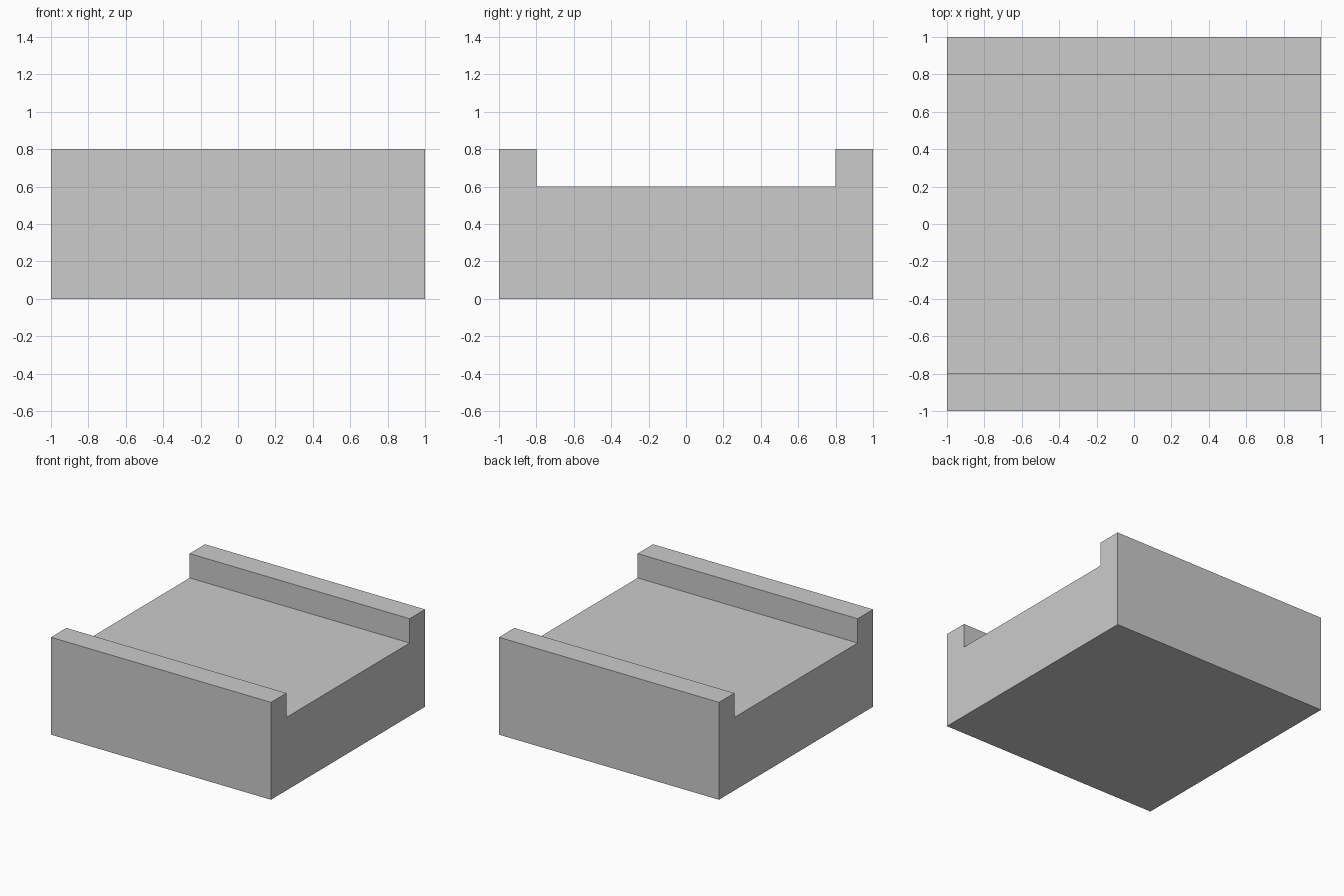
import bpy
import bmesh

if "Cube" in bpy.data.objects:
    bpy.data.objects.remove(bpy.data.objects["Cube"])

HALF = 1.0      # half length along x and y
LIP = 0.8       # inner edge of each raised lip
FLOOR = 0.6     # channel floor height
TOP = 0.8       # lip height


def extrude_along_x(name, profile, half_length):
    """Make a solid by sweeping a (y, z) profile along x."""
    bm = bmesh.new()
    face = bm.faces.new([bm.verts.new((-half_length, y, z)) for y, z in profile])
    swept = bmesh.ops.extrude_face_region(bm, geom=[face], use_keep_orig=True)
    verts = [g for g in swept["geom"] if isinstance(g, bmesh.types.BMVert)]
    bmesh.ops.translate(bm, verts=verts, vec=(2 * half_length, 0, 0))
    bmesh.ops.recalc_face_normals(bm, faces=bm.faces)
    mesh = bpy.data.meshes.new(name)
    bm.to_mesh(mesh)
    bm.free()
    obj = bpy.data.objects.new(name, mesh)
    bpy.context.collection.objects.link(obj)
    return obj


# Channel block: right half of the profile, mirrored to the left
half = [(HALF, 0), (HALF, TOP), (LIP, TOP), (LIP, FLOOR)]
profile = half + [(-y, z) for y, z in reversed(half)]
extrude_along_x("channel_block", profile, HALF)
